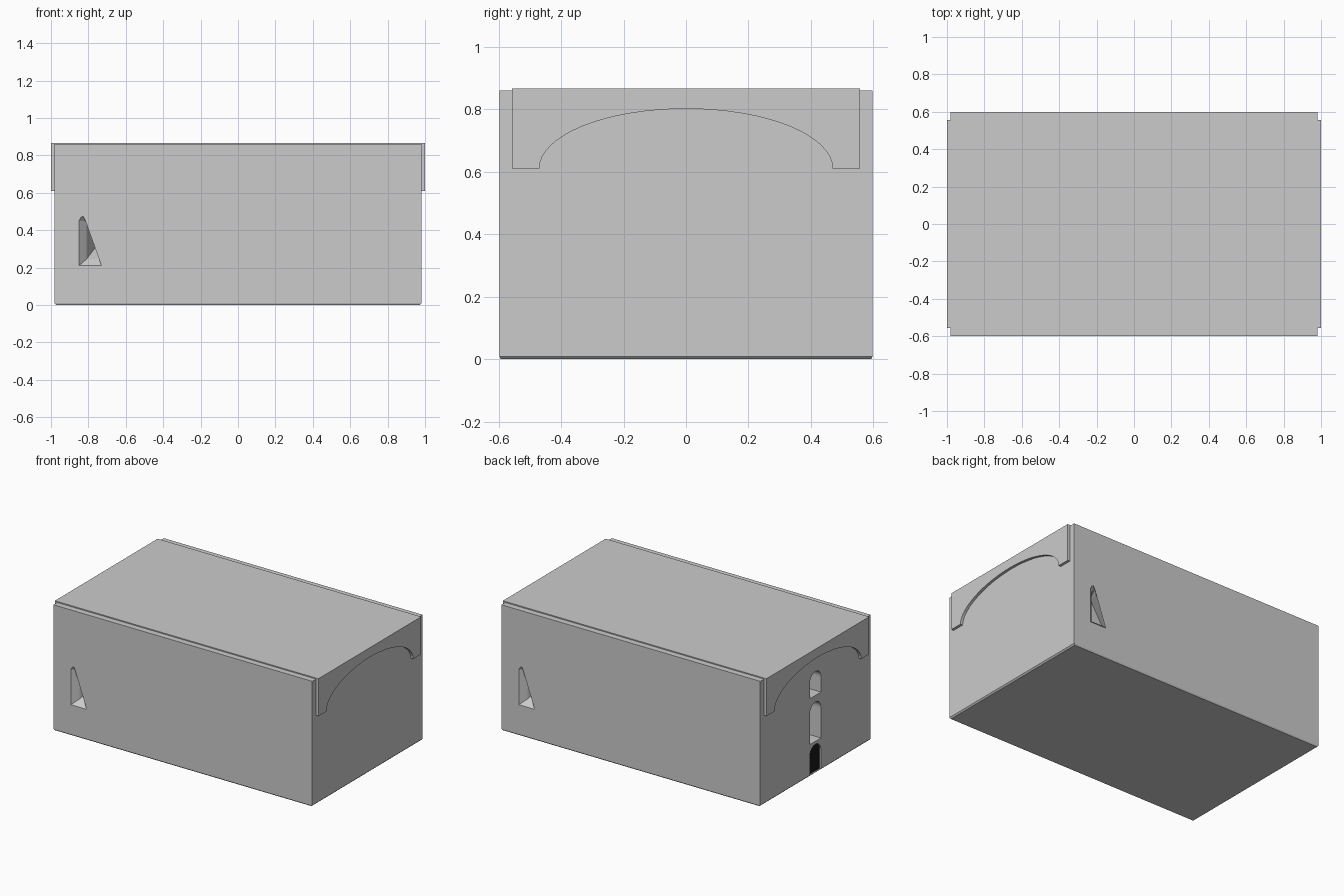
import bpy, bmesh, math

if "Cube" in bpy.data.objects:
    bpy.data.objects.remove(bpy.data.objects["Cube"])


def make(name, rings):
    """Loft a closed solid through rings of matching points."""
    bm = bmesh.new()
    vs = [[bm.verts.new(p) for p in ring] for ring in rings]
    n = len(rings[0])
    for a, b in zip(vs, vs[1:]):
        for i in range(n):
            j = (i + 1) % n
            bm.faces.new((a[i], a[j], b[j], b[i]))
    bm.faces.new(vs[0][::-1])
    bm.faces.new(vs[-1])
    bmesh.ops.recalc_face_normals(bm, faces=bm.faces)
    me = bpy.data.meshes.new(name)
    bm.to_mesh(me)
    bm.free()
    ob = bpy.data.objects.new(name, me)
    bpy.context.collection.objects.link(ob)
    return ob


def rect(hx, hy, z):
    return [(-hx, -hy, z), (hx, -hy, z), (hx, hy, z), (-hx, hy, z)]


def extrude_x(name, profile, x0, x1):
    return make(name, [[(x, y, z) for y, z in profile] for x in (x0, x1)])


def arch(w, z0, z1, n=12):
    """Round-headed opening profile in y, z."""
    pts = [(-w, z0), (w, z0)]
    for i in range(n + 1):
        a = math.pi * i / n
        pts.append((w * math.cos(a), z1 - w + w * math.sin(a)))
    return pts


def cut(target, cutter):
    cutter.hide_render = True
    mod = target.modifiers.new("cut", 'BOOLEAN')
    mod.operation = 'DIFFERENCE'
    mod.solver = 'EXACT'
    mod.object = cutter
    bpy.context.view_layer.objects.active = target
    bpy.ops.object.modifier_apply(modifier=mod.name)
    bpy.data.objects.remove(cutter)


# Main block with a slightly chamfered foot
body = make("body", [rect(0.973, 0.593, 0), rect(0.982, 0.598, 0.009),
                     rect(0.982, 0.598, 0.86)])

# Stacked round-headed openings in the left end
for z0, z1, depth in ((0.01, 0.2, 0.12), (0.22, 0.49, 0.12), (0.535, 0.70, 0.10)):
    cut(body, extrude_x("opening_cutter", arch(0.06, z0, z1), -1.05, -0.98 + depth))

# Splayed slit windows, front and back, turned half round
slit = [(-0.85, 0.21), (-0.73, 0.21), (-0.818, 0.455),
        (-0.828, 0.475), (-0.84, 0.468), (-0.85, 0.45)]
sections = [(-0.65, 0, 0), (-0.598, 0, 0), (-0.56, 0.04, 0.035), (-0.46, 0.09, 0.10)]
for s in (1, -1):
    rings = [[(s * (x + dx), s * y, z + (dz if z < 0.3 else 0)) for x, z in slit]
             for y, dx, dz in sections]
    cut(body, make("slit_cutter", rings))

# Dark door panel
door = extrude_x("door", arch(0.06, 0.01, 0.2), -0.972, -0.962)
dark = bpy.data.materials.new("dark")
dark.diffuse_color = (0.01, 0.008, 0.01, 1)
dark.use_nodes = True
dark.node_tree.nodes["Principled BSDF"].inputs["Base Color"].default_value = dark.diffuse_color
door.data.materials.append(dark)

# Raised roof slab
make("roof_slab", [rect(0.982, 0.557, 0.86), rect(0.982, 0.557, 0.867)])

# Arched spandrel panels on both ends
panel = [(-0.557, 0.61), (-0.557, 0.867), (0.557, 0.867), (0.557, 0.61)]
for i in range(33):
    a = math.pi * i / 32
    panel.append((0.47 * math.cos(a), 0.61 + 0.192 * math.sin(a)))
for s, side in ((1, "right"), (-1, "left")):
    extrude_x(side + "_arch_panel", panel, s * 0.982, s * 1.0)
